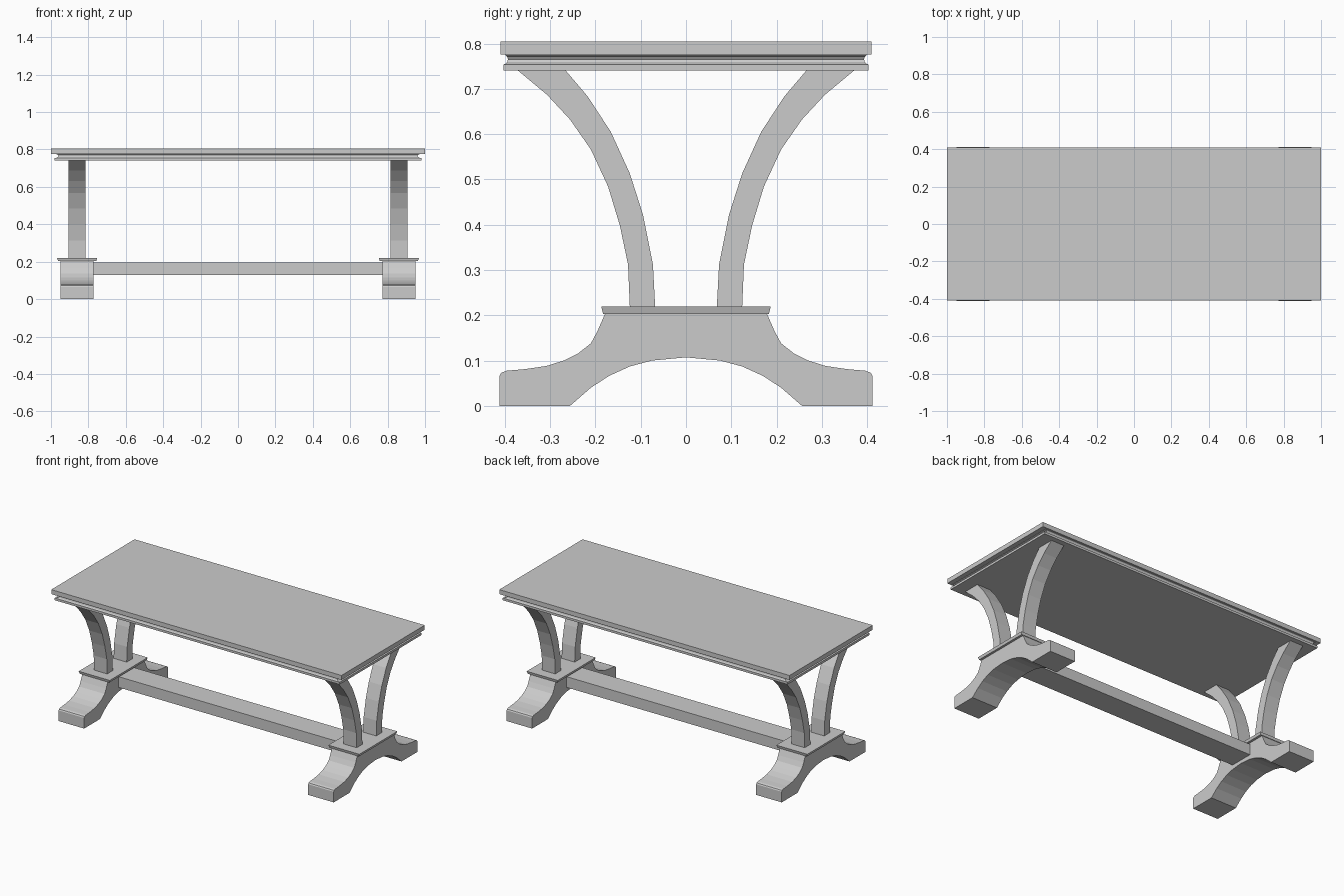
import bpy, bmesh

if "Cube" in bpy.data.objects:
    bpy.data.objects.remove(bpy.data.objects["Cube"])


def finish(name, bm):
    bmesh.ops.recalc_face_normals(bm, faces=bm.faces)
    me = bpy.data.meshes.new(name)
    bm.to_mesh(me)
    bm.free()
    ob = bpy.data.objects.new(name, me)
    bpy.context.collection.objects.link(ob)
    return ob


def stack(name, rings, cx=0):
    """Rectangular rings (half x, half y, z) joined from bottom to top."""
    bm = bmesh.new()
    loops = [[bm.verts.new((cx + sx * hx, sy * hy, z))
              for sx, sy in ((-1, -1), (1, -1), (1, 1), (-1, 1))]
             for hx, hy, z in rings]
    for a, b in zip(loops, loops[1:]):
        for i in range(4):
            j = (i + 1) % 4
            bm.faces.new((a[i], a[j], b[j], b[i]))
    bm.faces.new(loops[0])
    bm.faces.new(loops[-1])
    return finish(name, bm)


def extrude(name, profile, x0, x1):
    """A closed (y, z) profile extruded along x."""
    bm = bmesh.new()
    face = bm.faces.new([bm.verts.new((x0, y, z)) for y, z in profile])
    new = bmesh.ops.extrude_face_region(bm, geom=[face])["geom"]
    bmesh.ops.translate(bm, vec=(x1 - x0, 0, 0),
                        verts=[v for v in new if isinstance(v, bmesh.types.BMVert)])
    return finish(name, bm)


# Table top with a coved edge
edge = [(0.982, 0.740), (0.982, 0.754), (0.972, 0.755), (0.963, 0.759),
        (0.959, 0.765), (0.963, 0.771), (0.971, 0.774), (0.971, 0.776),
        (1.0, 0.776), (1.0, 0.804)]
stack("table_top", [(s, 0.41 * s, z) for s, z in edge])

# Arched foot half profile: outer edge from floor to cap, then underside arch
foot_outer = [(0.412, 0), (0.412, 0.066), (0.408, 0.073), (0.396, 0.0775),
              (0.356, 0.081), (0.308, 0.088), (0.27, 0.1), (0.238, 0.116),
              (0.21, 0.138), (0.195, 0.166), (0.179, 0.203)]
arch = [(0.256, 0), (0.21, 0.04), (0.17, 0.066), (0.124, 0.087), (0.075, 0.1)]
foot = (foot_outer + [(-y, z) for y, z in reversed(foot_outer)]
        + [(-y, z) for y, z in arch] + [(0, 0.107)] + arch[::-1])

# Curved leg profile: outer side up, inner side down
leg = [(0.124, 0.217), (0.128, 0.312), (0.146, 0.398), (0.172, 0.484),
       (0.21, 0.566), (0.256, 0.632), (0.307, 0.687), (0.373, 0.742),
       (0.267, 0.742), (0.217, 0.683), (0.166, 0.605), (0.124, 0.513),
       (0.095, 0.422), (0.073, 0.312), (0.068, 0.217)]

for side, s in (("left", -1), ("right", 1)):
    cx = s * 0.86
    extrude(side + "_foot", foot, cx - 0.088, cx + 0.088)
    stack(side + "_foot_cap", [(0.102, 0.183, 0.203), (0.107, 0.187, 0.219)], cx)
    for end, t in (("front", -1), ("back", 1)):
        extrude(f"{side}_{end}_leg", [(t * y, z) for y, z in leg], cx - 0.045, cx + 0.045)

# Stretcher beam between the feet
stack("stretcher", [(0.775, 0.075, 0.128), (0.775, 0.075, 0.195)])
